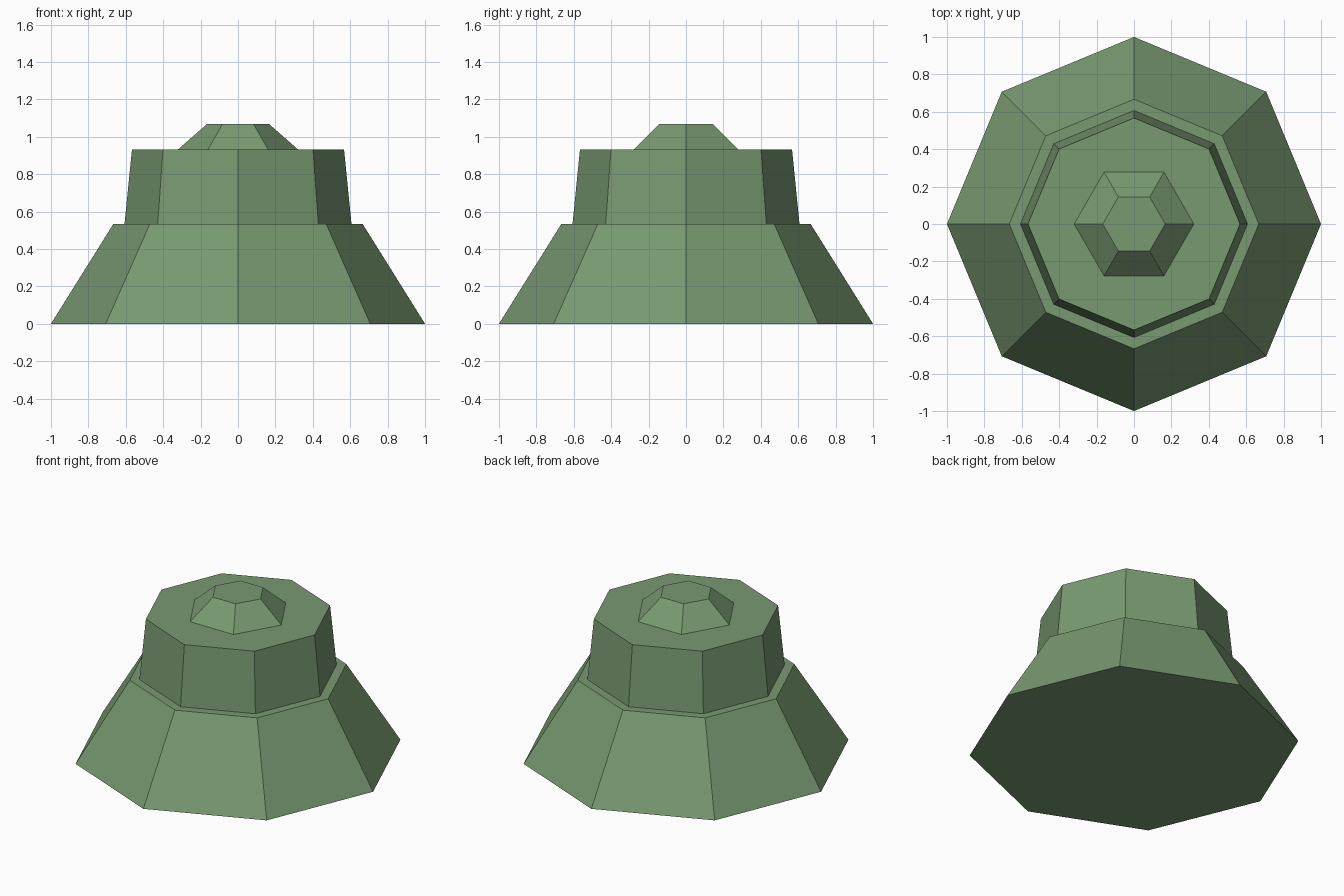
import bpy
import math

cube = bpy.data.objects.get("Cube")
if cube:
    bpy.data.objects.remove(cube, do_unlink=True)

# Single flat colour
green = bpy.data.materials.new("moss_green")
green.use_nodes = True
colour = (0.19, 0.32, 0.165, 1)
green.diffuse_color = colour
bsdf = next(n for n in green.node_tree.nodes if n.type == 'BSDF_PRINCIPLED')
bsdf.inputs["Base Color"].default_value = colour
bsdf.inputs["Roughness"].default_value = 0.9


def tier(name, sides, bottom_radius, top_radius, bottom, top):
    """Flat-sided tapered tier with a corner pointing along +x."""
    bpy.ops.mesh.primitive_cone_add(
        vertices=sides, radius1=bottom_radius, radius2=top_radius,
        depth=top - bottom, location=(0, 0, (bottom + top) / 2),
        rotation=(0, 0, math.pi / 2))
    obj = bpy.context.object
    obj.name = name
    obj.data.name = name
    obj.data.materials.append(green)
    bpy.ops.object.shade_flat()
    return obj


# Wide sloping skirt, upright drum and small hexagonal cap
tier("base_skirt", 8, 1.0, 0.667, 0.0, 0.533)
tier("upper_drum", 8, 0.607, 0.567, 0.533, 0.933)
tier("top_cap", 6, 0.32, 0.167, 0.933, 1.067)
